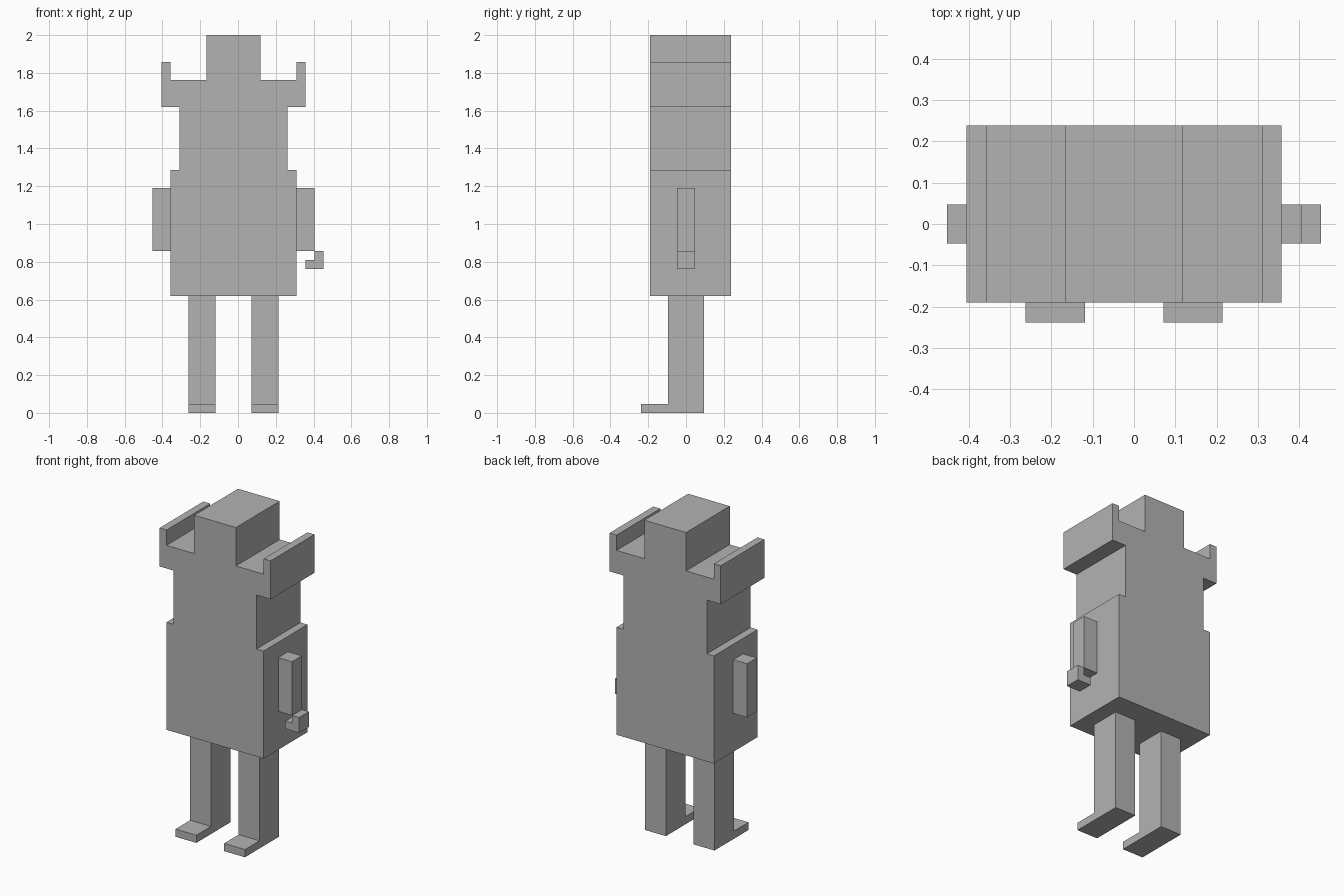
import bpy
import bmesh

cube = bpy.data.objects.get("Cube")
if cube:
    bpy.data.objects.remove(cube, do_unlink=True)

# The figure sits on a block grid: 19 wide, 10 deep, 42 tall
UNIT = 2 / 42
WIDTH, DEPTH = 19, 10

grey = bpy.data.materials.new("plain grey")
grey.use_nodes = True
colour = (0.45, 0.45, 0.45, 1)
grey.diffuse_color = colour
grey.node_tree.nodes["Principled BSDF"].inputs["Base Color"].default_value = colour


def extrude_profile(name, profile, start, end, side_view=False):
    """Extrude a grid outline: (x, z) along y, or (y, z) along x."""
    bm = bmesh.new()
    verts = []
    for a, z in profile:
        x, y = (start, a) if side_view else (a, start)
        verts.append(bm.verts.new(((x - WIDTH / 2) * UNIT,
                                   (y - DEPTH / 2) * UNIT, z * UNIT)))
    face = bm.faces.new(verts)
    moved = bmesh.ops.extrude_face_region(bm, geom=[face])["geom"]
    length = (end - start) * UNIT
    bmesh.ops.translate(
        bm, vec=(length, 0, 0) if side_view else (0, length, 0),
        verts=[v for v in moved if isinstance(v, bmesh.types.BMVert)])
    bmesh.ops.recalc_face_normals(bm, faces=bm.faces)
    mesh = bpy.data.meshes.new(name)
    bm.to_mesh(mesh)
    bm.free()
    mesh.materials.append(grey)
    obj = bpy.data.objects.new(name, mesh)
    bpy.context.scene.collection.objects.link(obj)
    return obj


def rectangle(x0, x1, z0, z1):
    return [(x0, z0), (x1, z0), (x1, z1), (x0, z1)]


# Torso, shoulders, horns and head share one stepped silhouette
half = [(16, 13), (16, 27), (15, 27), (15, 34), (17, 34),
        (17, 39), (16, 39), (16, 37), (12, 37), (12, 42)]
mirrored = [(18 - x, z) for x, z in reversed(half)]
extrude_profile("body_and_head", half + mirrored, 1, 10)

# Legs with feet pointing forward
leg = [(0, 0), (7, 0), (7, 13), (3, 13), (3, 1), (0, 1)]
for name, x in (("right_leg", 4), ("left_leg", 11)):
    extrude_profile(name, leg, x, x + 3, side_view=True)

# Arms
for name, x in (("right_arm", 0), ("left_arm", 16)):
    extrude_profile(name, rectangle(x, x + 2, 18, 25), 4, 6)

# Hook below the left arm
hook = [(17, 16), (19, 16), (19, 18), (18, 18), (18, 17), (17, 17)]
extrude_profile("left_hook", hook, 4, 6)
